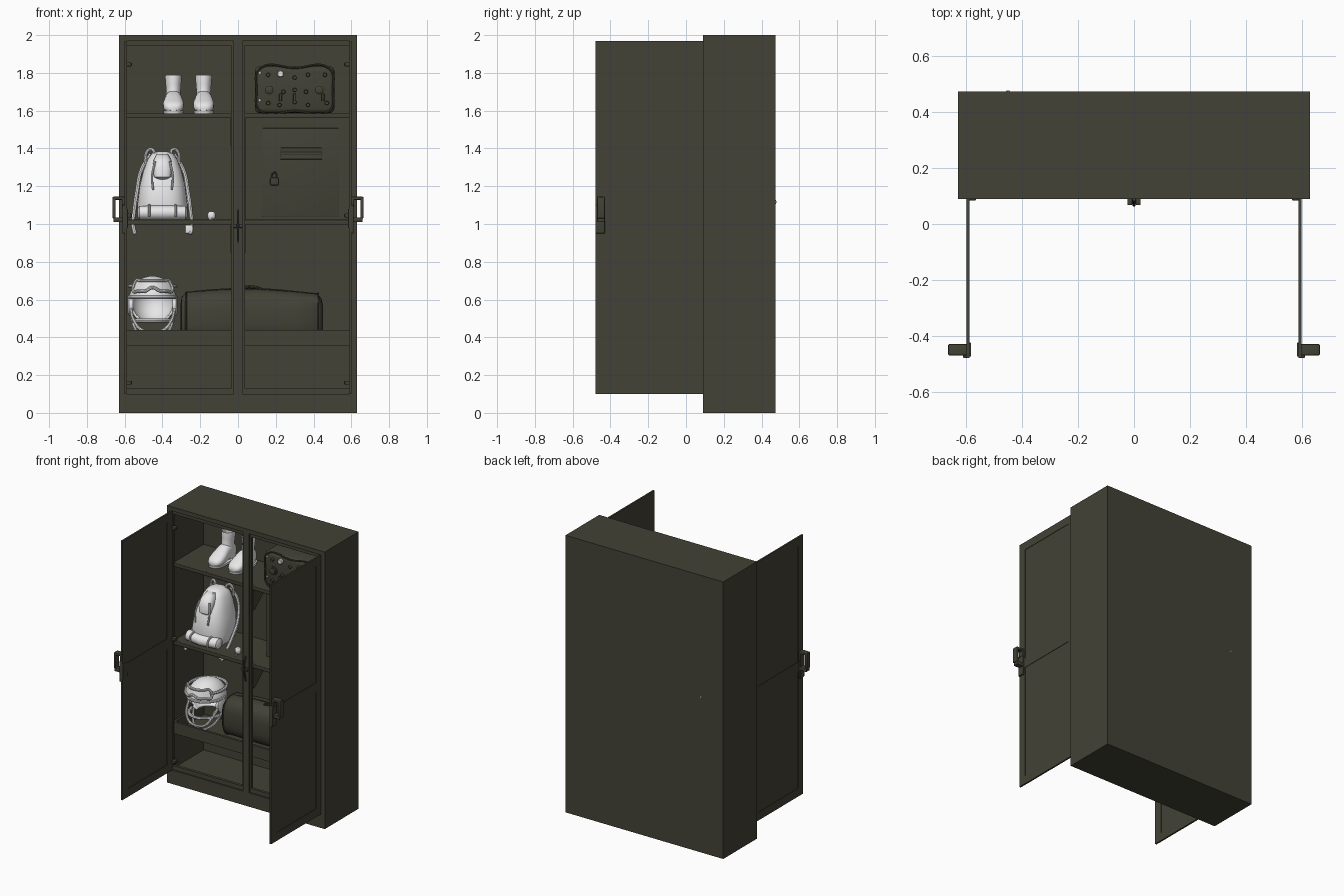
import bpy, bmesh, math
from mathutils import Vector

if "Cube" in bpy.data.objects:
    bpy.data.objects.remove(bpy.data.objects["Cube"])

def mat(name, col):
    m = bpy.data.materials.new(name)
    m.diffuse_color = (*col, 1)
    m.use_nodes = True
    m.node_tree.nodes["Principled BSDF"].inputs["Base Color"].default_value = m.diffuse_color
    return m
OLIVE = mat("olive_paint", (0.056, 0.054, 0.037))
WHITE = mat("off_white", (0.8, 0.8, 0.8))

def finish(ob, m, smooth=True):
    ob.data.materials.clear()
    ob.data.materials.append(m)
    if smooth:
        bpy.ops.object.select_all(action='DESELECT')
        ob.select_set(True)
        bpy.context.view_layer.objects.active = ob
        bpy.ops.object.shade_smooth_by_angle(angle=math.radians(40))
    return ob

def from_bm(name, bm, m, smooth=True):
    bmesh.ops.recalc_face_normals(bm, faces=bm.faces)
    me = bpy.data.meshes.new(name)
    bm.to_mesh(me)
    bm.free()
    ob = bpy.data.objects.new(name, me)
    bpy.context.collection.objects.link(ob)
    return finish(ob, m, smooth)

def box(name, x0, x1, y0, y1, z0, z1, m=OLIVE, bevel=0, seg=3):
    bm = bmesh.new()
    bmesh.ops.create_cube(bm, size=1)
    for v in bm.verts:
        v.co = Vector(((x0, x1)[v.co.x > 0], (y0, y1)[v.co.y > 0], (z0, z1)[v.co.z > 0]))
    if bevel:
        bmesh.ops.bevel(bm, geom=bm.edges[:], offset=bevel, segments=seg, profile=0.5, affect='EDGES')
    return from_bm(name, bm, m, bool(bevel))

def loft(name, axis, secs, m=WHITE, n=32, p=2.0):
    # rings of (t, centre a, centre b, radius a, radius b) along an axis, superellipse power p
    bm, rings = bmesh.new(), []
    for t, ca, cb, ra, rb in secs:
        ring = []
        for i in range(n):
            c, s = math.cos(2 * math.pi * i / n), math.sin(2 * math.pi * i / n)
            a = ca + ra * math.copysign(abs(c) ** (2 / p), c)
            b = cb + rb * math.copysign(abs(s) ** (2 / p), s)
            ring.append(bm.verts.new({'x': (t, a, b), 'y': (a, t, b), 'z': (a, b, t)}[axis]))
        rings.append(ring)
    for r, q in zip(rings, rings[1:]):
        for i in range(n):
            bm.faces.new((r[i], r[(i + 1) % n], q[(i + 1) % n], q[i]))
    bm.faces.new(rings[0])
    bm.faces.new(rings[-1])
    return from_bm(name, bm, m)

def tube(name, pts, r, m=WHITE, cyclic=False):
    cu = bpy.data.curves.new(name, 'CURVE')
    cu.dimensions, cu.bevel_depth, cu.bevel_resolution, cu.resolution_u = '3D', r, 2, 6
    cu.use_fill_caps = True
    sp = cu.splines.new('BEZIER')
    sp.bezier_points.add(len(pts) - 1)
    for bp, co in zip(sp.bezier_points, pts):
        bp.co = co
        bp.handle_left_type = bp.handle_right_type = 'AUTO'
    sp.use_cyclic_u = cyclic
    ob = bpy.data.objects.new(name, cu)
    bpy.context.collection.objects.link(ob)
    bpy.ops.object.select_all(action='DESELECT')
    ob.select_set(True)
    bpy.context.view_layer.objects.active = ob
    bpy.ops.object.convert(target='MESH')
    return finish(bpy.context.object, m)

def knob(name, x, y, z, r, d, m=OLIVE):
    return loft(name, 'y', [(y, x, z, r, r), (y - d * .8, x, z, r, r), (y - d, x, z, r * .8, r * .8)], m, 16)

# cabinet carcass
box("back_panel", -.63, .63, .465, .475, 0, 2)
box("top_panel", -.63, .63, .09, .475, 1.97, 2)
box("plinth", -.63, .63, .09, .475, 0, .10)
for s, side in ((-1, "left"), (1, "right")):
    a, b = sorted((s * .60, s * .63))
    box(side + "_wall", a, b, .09, .475, 0, 2)
    # inner lip of the door opening
    a, b = sorted((s * .59, s * .60))
    box(side + "_lip", a, b, .10, .12, .10, 1.97)
    a, b = sorted((s * .025, s * .6))
    box(side + "_top_lip", a, b, .10, .12, 1.945, 1.97)
    box(side + "_bottom_lip", a, b, .10, .12, .10, .13)
box("centre_post", -.025, .025, .09, .12, .10, 1.97)
box("centre_post_lip", -.036, .036, .10, .12, .10, 1.97)

# shelves with folded front edges, and the brackets beside the post
for i, z in enumerate((1.56, .997)):
    box(f"shelf_{i}", -.6, .6, .115, .465, z + .01, z + .024)
    box(f"shelf_edge_{i}", -.6, .6, .112, .125, z, z + .026, bevel=.003)
    for s in (-1, 1):
        bm = bmesh.new()
        prof = [(.115, z), (.29, z), (.29, z - .02), (.135, z - .15), (.115, z - .15)]
        f = bm.faces.new([bm.verts.new((s * .034, y, w)) for y, w in prof])
        ext = bmesh.ops.extrude_face_region(bm, geom=[f])
        for v in ext['geom']:
            if isinstance(v, bmesh.types.BMVert):
                v.co.x += s * .006
        from_bm(f"shelf_bracket_{i}", bm, OLIVE, False)

# low tray
box("tray_floor", -.6, .6, .115, .465, .355, .367)
box("tray_front", -.6, .6, .112, .13, .355, .44)
box("tray_back", -.6, .6, .45, .465, .355, .44)
for s in (-1, 1):
    a, b = sorted((s * .585, s * .6))
    box("tray_side", a, b, .13, .45, .355, .44)

# open doors, hinges and handles
for s, side in ((-1, "left"), (1, "right")):
    def sbox(name, x0, x1, *r, **k):
        a, b = sorted((s * x0, s * x1))
        return box(f"{side}_{name}", a, b, *r, **k)
    sbox("door_core", .591, .597, -.48, .09, .10, 1.97)
    for x0, x1 in ((.588, .591), (.597, .600)):
        for y0, y1 in ((-.48, -.42), (.03, .09)):
            sbox("door_stile", x0, x1, y0, y1, .10, 1.97)
        for z0, z1 in ((.10, .16), (1.0, 1.07), (1.91, 1.97)):
            sbox("door_rail", x0, x1, -.42, .03, z0, z1)
    for z in (.16, 1.045, 1.845):
        sbox("hinge_leaf", .565, .592, .085, .12, z - .01, z + .01, bevel=.002)
        sbox("hinge_knuckle", .56, .567, .09, .11, z - .007, z + .007)
    sbox("handle_plate", .598, .612, -.48, -.43, .95, 1.10, bevel=.004)
    sbox("handle_inner_plate", .583, .59, -.475, -.425, .98, 1.08, bevel=.002)
    sbox("handle_top_arm", .60, .66, -.47, -.43, 1.128, 1.145, bevel=.004)
    sbox("handle_grip", .648, .665, -.47, -.43, 1.03, 1.143, bevel=.004)
    sbox("handle_low_arm", .60, .66, -.47, -.43, 1.01, 1.035, bevel=.004)
    sbox("handle_upper_mount", .598, .615, -.47, -.43, 1.09, 1.145, bevel=.004)

# latch on the centre post
tube("post_latch", [(0, .088, 1.08), (0, .072, 1.04), (0, .07, .98), (0, .088, .90)], .006, OLIVE)
for s in (-1, 1):
    box("post_latch_block", s * .015 - .009, s * .015 + .009, .068, .092, .98, 1.0, bevel=.002)

# lock box with its door, vents and padlock
Y = .27
box("lock_box", .04, .597, Y, .465, 1.021, 1.56)
box("lock_box_door", .13, .535, Y - .008, Y, 1.04, 1.507, bevel=.002)
for z in (1.35, 1.373, 1.396):
    box("lock_box_vent", .225, .445, Y - .016, Y - .007, z - .008, z + .008, bevel=.003)
box("padlock_body", .17, .215, Y - .03, Y - .008, 1.205, 1.245, bevel=.006)
tube("padlock_shackle", [(.179, Y - .019, 1.24), (.181, Y - .019, 1.262), (.1925, Y - .019, 1.273),
                         (.204, Y - .019, 1.262), (.206, Y - .019, 1.24)], .004, OLIVE)

# field radio
box("radio_case", .09, .51, .17, .40, 1.587, 1.835, bevel=.025)
tube("radio_rim", [(.115, .17, 1.60), (.30, .17, 1.598), (.485, .17, 1.60), (.503, .17, 1.71), (.485, .17, 1.822),
                   (.30, .17, 1.826), (.115, .17, 1.822), (.098, .17, 1.71)], .006, OLIVE, True)
for x in (.165, .43):
    knob("radio_dial_ring", x, .17, 1.71, .03, .008)
    knob("radio_dial", x, .163, 1.71, .022, .014)
for x, z in ((.16, 1.79), (.30, 1.775), (.37, 1.79), (.46, 1.79), (.24, 1.70), (.30, 1.71), (.36, 1.70),
             (.30, 1.645), (.22, 1.63), (.37, 1.63), (.47, 1.64), (.16, 1.64)):
    knob("radio_switch", x, .17, z, .011, .016)
knob("radio_white_knob", .225, .17, 1.795, .018, .018, WHITE)
for z in (1.655, 1.80):
    knob("radio_screw", .115, .17, z, .007, .006, WHITE)
for x in (.225, .30, .45):
    box("radio_toggle", x - .008, x + .008, .15, .172, 1.65, 1.69, bevel=.004)

# pair of boots
for s, cx in (("left", -.342), ("right", -.182)):
    loft(s + "_boot_shaft", 'z', [(1.60, cx, .37, .044, .062), (1.66, cx, .37, .042, .058), (1.70, cx, .375, .038, .05),
         (1.74, cx, .38, .041, .05), (1.78, cx, .38, .044, .053), (1.79, cx, .38, .042, .051), (1.788, cx, .38, .036, .045),
         (1.70, cx, .378, .03, .04)])
    loft(s + "_boot_foot", 'y', [(.195, cx, 1.612, .02, .012), (.205, cx, 1.617, .04, .022), (.23, cx, 1.622, .053, .032),
         (.27, cx, 1.632, .055, .042), (.32, cx, 1.645, .047, .057), (.37, cx, 1.65, .043, .06), (.42, cx, 1.64, .036, .05),
         (.435, cx, 1.63, .02, .03)], p=2.4)
    loft(s + "_boot_sole", 'z', [(1.585, cx, .315, .052, .122), (1.602, cx, .315, .055, .125)], p=3)

# backpack
X = -.40
loft("backpack_body", 'z', [(1.022, X, .30, .11, .11), (1.04, X, .30, .128, .13), (1.10, X, .30, .134, .14),
     (1.20, X, .31, .122, .135), (1.28, X, .32, .102, .115), (1.34, X, .33, .08, .09), (1.375, X, .33, .055, .06),
     (1.385, X, .33, .02, .03)], p=2.6)
loft("backpack_flap", 'z', [(1.235, X, .21, .025, .02), (1.25, X, .205, .045, .035), (1.30, X, .215, .052, .045),
     (1.34, X, .24, .046, .05), (1.37, X, .27, .03, .04)], p=2.6)
loft("backpack_roll", 'x', [(X - .132, .18, 1.06, .02, .02), (X - .122, .18, 1.06, .038, .036), (X, .165, 1.06, .042, .038),
     (X + .122, .18, 1.06, .038, .036), (X + .132, .18, 1.06, .02, .02)])
for s in (-1, 1):
    tube("flap_strap", [(X + s * .04, .19, 1.33), (X + s * .055, .165, 1.25), (X + s * .05, .155, 1.18)], .006)
    tube("roll_strap", [(X + s * .07, .2, 1.10), (X + s * .07, .128, 1.085), (X + s * .07, .122, 1.04)], .007)
    tube("carry_loop", [(X + s * .04, .37, 1.35), (X + s * .055, .38, 1.395), (X + s * .08, .39, 1.385), (X + s * .09, .39, 1.32)], .009)
    tube("shoulder_strap", [(X + s * .06, .40, 1.37), (X + s * .11, .41, 1.29), (X + s * .135, .38, 1.17),
                            (X + s * .15, .28, 1.06), (X + s * .155, .2, .99), (X + s * .145, .18, .945)], .011)
box("strap_buckle", -.28, -.24, .175, .19, .95, .995, WHITE, .005)
tube("back_strap", [(-.46, .45, 1.14), (-.45, .474, 1.115), (-.44, .45, 1.10)], .005)

# small cup beside the backpack
loft("small_cup", 'z', [(1.021, -.14, .2, .014, .014), (1.035, -.14, .2, .021, .021), (1.055, -.14, .2, .021, .021),
                        (1.066, -.14, .2, .012, .012)], n=20)
tube("cup_cord", [(-.14, .18, 1.03), (-.125, .165, 1.026), (-.12, .145, 1.026)], .003)

# helmet shell with an open face
HX, HY, HZ = -.452, .295, .60
bm = bmesh.new()
bmesh.ops.create_uvsphere(bm, u_segments=48, v_segments=32, radius=1)
bmesh.ops.delete(bm, geom=[f for f in bm.faces if f.calc_center_median().z < -.85 or
                 (f.calc_center_median().y < -.25 and f.calc_center_median().z < .12)], context='FACES')
for v in bm.verts:
    v.co = Vector((HX + v.co.x * .125, HY + v.co.y * .14, HZ + v.co.z * (.125 if v.co.z > 0 else .14)))
shell = from_bm("helmet_shell", bm, WHITE)
sol = shell.modifiers.new("thickness", 'SOLIDIFY')
sol.thickness, sol.offset = .012, -1

def arc(rx, ry, z, lo, hi, k=9):
    return [(HX + rx * math.sin(a), HY - ry * math.cos(a), z)
            for a in (math.radians(lo + (hi - lo) * i / (k - 1)) for i in range(k))]
# helmet brim, ear pieces and chin straps
tube("helmet_brim", arc(.126, .145, .612, -100, 100), .009)
for s in (-1, 1):
    loft("ear_cup", 'x', [(HX + s * .105, .285, .57, .045, .055), (HX + s * .125, .285, .57, .045, .055),
                          (HX + s * .133, .285, .57, .03, .04)])
    tube("chin_strap", [(HX + s * .115, .25, .55), (HX + s * .10, .20, .49), (HX + s * .06, .175, .44), (HX, .17, .425)], .009)
    tube("neck_strap", [(HX + s * .11, .32, .52), (HX + s * .095, .27, .45), (HX + s * .05, .22, .40), (HX, .2, .385)], .008)
tube("chin_guard", arc(.11, .135, .49, -80, 80), .011)
# goggles pushed up on the brow
top, low = arc(.115, .15, .70, -48, 48, 7), arc(.13, .165, .645, -52, 52, 7)
low[3] = (low[3][0], low[3][1], .663)
tube("goggle_frame", top + low[::-1], .009, cyclic=True)
bm = bmesh.new()
t, l = [[bm.verts.new(c) for c in row] for row in (top, low)]
for i in range(6):
    bm.faces.new((t[i], t[i + 1], l[i + 1], l[i]))
from_bm("goggle_lens", bm, WHITE)
tube("goggle_band", arc(.122, .137, .67, 50, 310, 15), .01)

# duffel bag with piping, zip and carry handle
loft("duffel_body", 'x', [(-.305, .33, .50, .05, .07), (-.298, .33, .50, .09, .115), (-.27, .33, .505, .11, .135),
     (-.1, .33, .51, .115, .143), (.1, .33, .512, .116, .145), (.3, .33, .505, .114, .138), (.42, .33, .50, .105, .13),
     (.442, .33, .495, .085, .11), (.45, .33, .495, .05, .07)], OLIVE, 40, 2.8)
for x, r in ((-.275, .134), (.425, .13)):
    tube("duffel_piping", [(x, .33 + .108 * math.copysign(abs(math.cos(a)) ** .71, math.cos(a)),
         .502 + r * math.copysign(abs(math.sin(a)) ** .71, math.sin(a))) for a in
         (2 * math.pi * (i + .5) / 24 for i in range(24))], .005, OLIVE, True)
tube("duffel_zip", [(-.27, .33, .638), (-.1, .33, .653), (.1, .33, .657), (.42, .33, .63)], .004, OLIVE)
tube("duffel_handle", [(.0, .30, .648), (.03, .29, .664), (.09, .29, .665), (.14, .30, .648)], .008, OLIVE)
